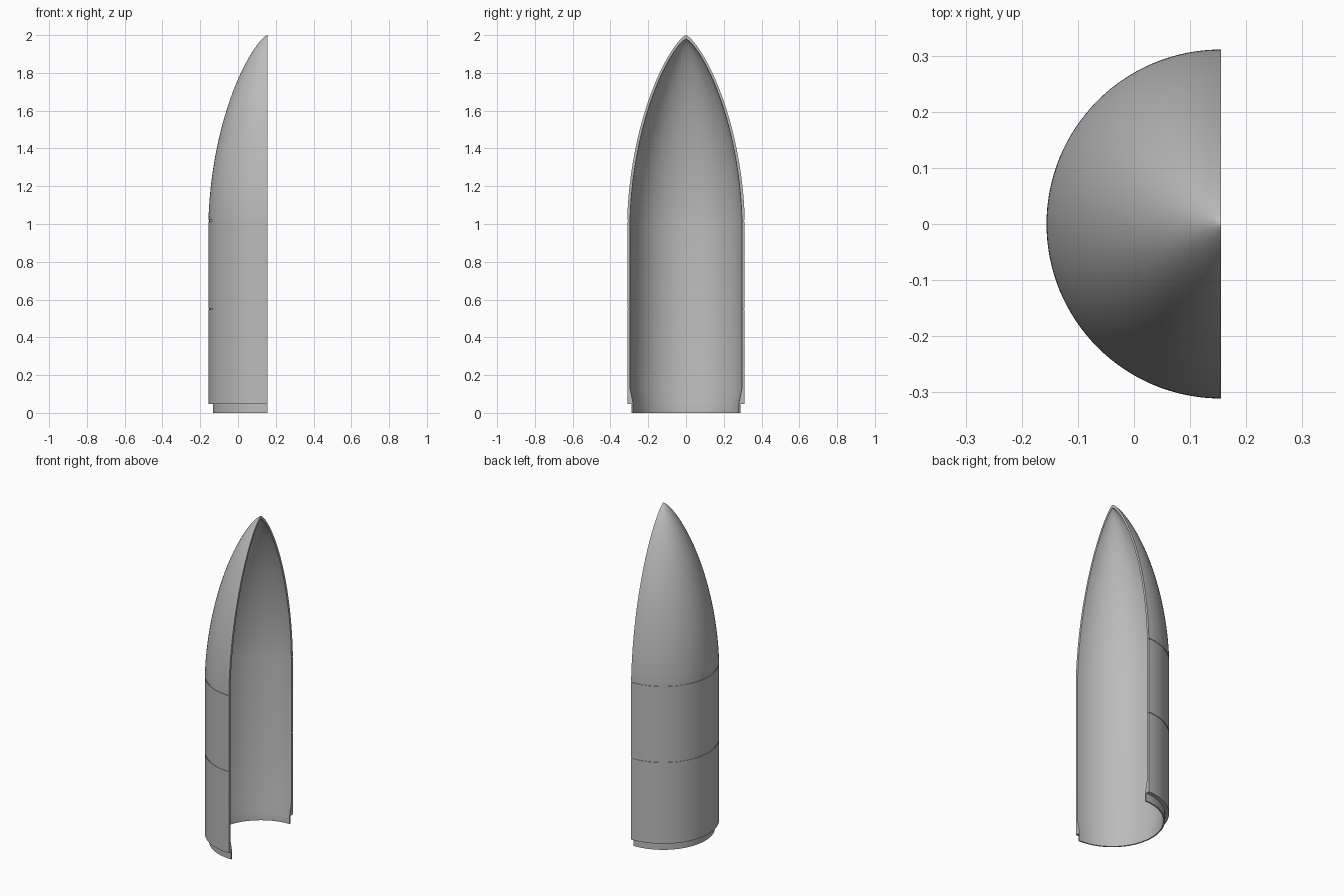
import bpy, bmesh, math
from mathutils import Matrix, Vector

cube = bpy.data.objects.get("Cube")
if cube:
    bpy.data.objects.remove(cube)

AXIS_X = 0.155      # the cut plane holds the axis of revolution
SHOULDER = 1.02     # height where the nose begins
SEGMENTS = 64


def nose_curve(radius, tip, steps=40):
    """Rounded low-drag nose profile from the shoulder up to the tip."""
    points = []
    for i in range(steps + 1):
        a = math.pi * (1 - i / steps)
        r = radius * math.sqrt(max(0, (a - math.sin(2 * a) / 2 + math.sin(a) ** 3 / 3) / math.pi))
        points.append((r if i < steps else 0, SHOULDER + (tip - SHOULDER) * (1 + math.cos(a)) / 2))
    return points


def groove(radius, z, half=0.003, depth=0.003):
    """Shallow panel seam cut into the outer wall."""
    return [(radius, z - half), (radius - depth, z - half),
            (radius - depth, z + half), (radius, z + half)]


# Material
grey = bpy.data.materials.new("light grey")
grey.use_nodes = True
colour = (0.5, 0.5, 0.5, 1)
grey.diffuse_color = colour
grey.node_tree.nodes["Principled BSDF"].inputs["Base Color"].default_value = colour

# Wall section: base lip, outer wall with seams, nose, then back down the inside
outer = [(0.288, 0), (0.288, 0.048), (0.311, 0.048)]
outer += groove(0.311, 0.55) + groove(0.311, SHOULDER - 0.003)
outer += nose_curve(0.311, 2.0)[1:]
inner = nose_curve(0.296, 1.98)[::-1]
inner += [(0.296, 0.13), (0.28, 0.05), (0.28, 0)]
section = outer + inner

# Half shell: turn the section through half a circle
bm = bmesh.new()
verts = [bm.verts.new((AXIS_X, r, z)) for r, z in section]
edges = [bm.edges.new((v, verts[(i + 1) % len(verts)])) for i, v in enumerate(verts)]
bmesh.ops.spin(bm, geom=verts + edges, cent=(AXIS_X, 0, 0), axis=(0, 0, 1),
               angle=math.pi, steps=SEGMENTS, use_duplicate=False)
bmesh.ops.remove_doubles(bm, verts=bm.verts, dist=0.00005)
bmesh.ops.dissolve_degenerate(bm, edges=bm.edges, dist=0.00005)

# Close the flat cut rim
bmesh.ops.holes_fill(bm, edges=[e for e in bm.edges if e.is_boundary], sides=0)
bmesh.ops.recalc_face_normals(bm, faces=bm.faces)

mesh = bpy.data.meshes.new("fairing_half_shell")
bm.to_mesh(mesh)
bm.free()
mesh.materials.append(grey)
shell = bpy.data.objects.new("fairing_half_shell", mesh)
bpy.context.collection.objects.link(shell)

bpy.context.view_layer.objects.active = shell
shell.select_set(True)
bpy.ops.object.shade_smooth_by_angle(angle=math.radians(30))
